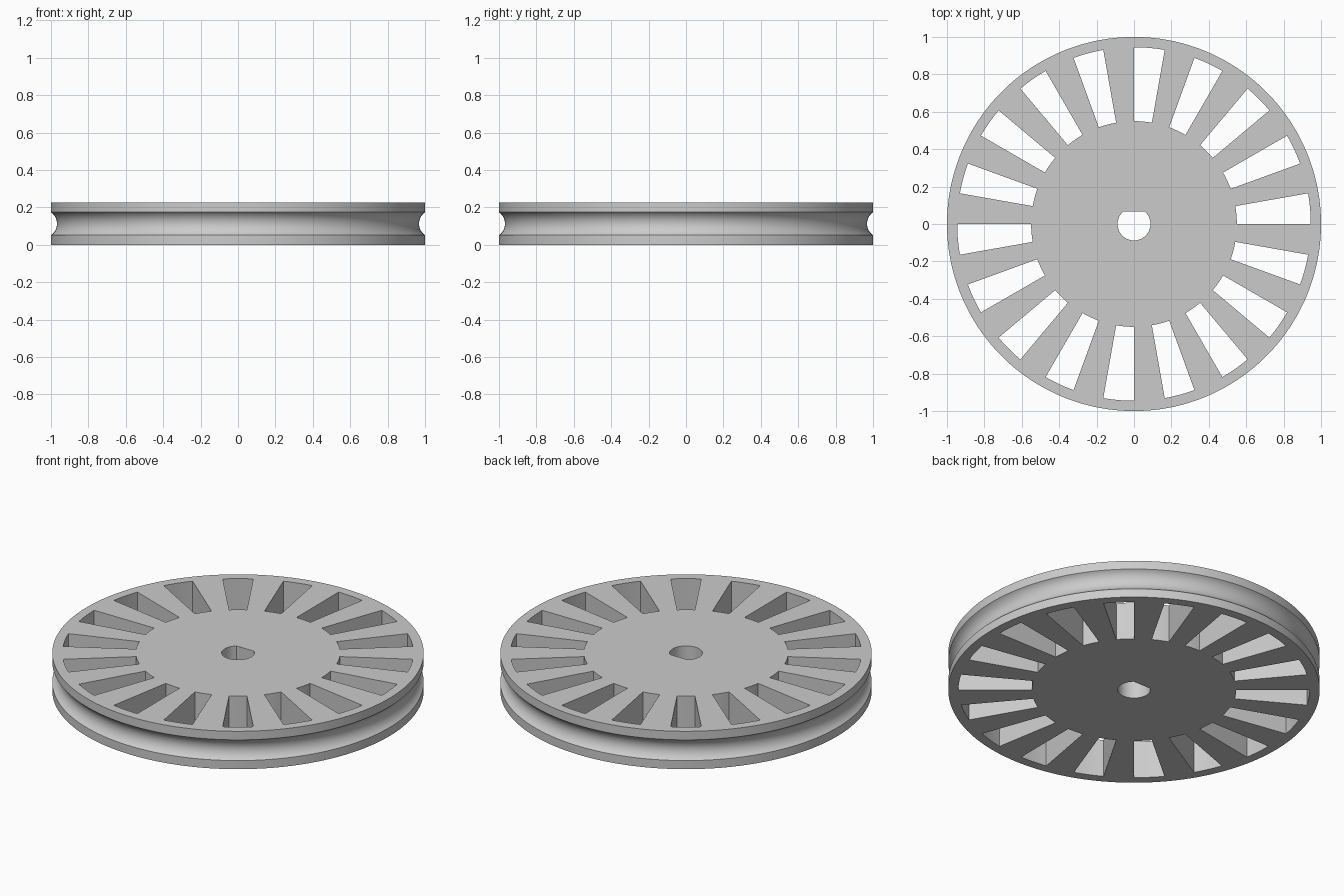
import bpy, bmesh
from math import sin, cos, asin, radians, sqrt

HEIGHT, RIM, SEGMENTS = 0.225, 1.0, 180

if "Cube" in bpy.data.objects:
    bpy.data.objects.remove(bpy.data.objects["Cube"])


def arc(radius, start, end, steps, z):
    """Points along an arc, angles in degrees, both ends included."""
    angles = [radians(start + (end - start) * i / steps) for i in range(steps + 1)]
    return [(radius * cos(a), radius * sin(a), z) for a in angles]


def add_solid(bm, loops):
    """Skin a stack of matching loops, bottom to top, and cap both ends."""
    rings = [[bm.verts.new(p) for p in loop] for loop in loops]
    n = len(rings[0])
    for low, high in zip(rings, rings[1:]):
        for i in range(n):
            j = (i + 1) % n
            bm.faces.new((low[i], low[j], high[j], high[i]))
    bm.faces.new(rings[0][::-1])
    bm.faces.new(rings[-1])


def make_object(name, bm):
    mesh = bpy.data.meshes.new(name)
    bmesh.ops.recalc_face_normals(bm, faces=bm.faces)
    bm.to_mesh(mesh)
    bm.free()
    obj = bpy.data.objects.new(name, mesh)
    bpy.context.collection.objects.link(obj)
    return obj


grey = bpy.data.materials.new("light_grey")
grey.use_nodes = True
grey.diffuse_color = (0.6, 0.6, 0.6, 1)
grey.node_tree.nodes["Principled BSDF"].inputs["Base Color"].default_value = grey.diffuse_color

# Rim profile: two flat flanges with a round groove between them
half, depth = 0.0615, 0.032
groove_r = (half ** 2 + depth ** 2) / (2 * depth)
centre = RIM - depth + groove_r
sweep = asin(half / groove_r)
profile = [(RIM, 0)]
for i in range(15):
    a = sweep * (i / 7 - 1)
    profile.append((centre - groove_r * cos(a), HEIGHT / 2 + groove_r * sin(a)))
profile.append((RIM, HEIGHT))

bm = bmesh.new()
add_solid(bm, [arc(r, 0, 360, SEGMENTS, z)[:-1] for r, z in profile])
wheel = make_object("pulley_wheel", bm)
wheel.data.materials.append(grey)

# Eighteen sector slots through the web
LOW, HIGH = -0.1, HEIGHT + 0.1
bm = bmesh.new()
for k in range(18):
    start = 20 * k
    add_solid(bm, [arc(0.945, start, start + 10, 5, z) + arc(0.55, start + 10, start, 5, z)
                   for z in (LOW, HIGH)])
slots = make_object("slot_cutter", bm)

# D-shaped shaft hole, flat towards the back
bore, flat = 0.088, 0.067
flat_angle = asin(flat / bore) * 180 / 3.14159265
bm = bmesh.new()
add_solid(bm, [arc(bore, 180 - flat_angle, 360 + flat_angle, 48, z) for z in (LOW, HIGH)])
shaft_hole = make_object("shaft_hole_cutter", bm)

# Cut the openings
bpy.ops.object.select_all(action="DESELECT")
bpy.context.view_layer.objects.active = wheel
wheel.select_set(True)
for cutter in (slots, shaft_hole):
    cutter.hide_render = True
    mod = wheel.modifiers.new(cutter.name, "BOOLEAN")
    mod.operation = "DIFFERENCE"
    mod.solver = "EXACT"
    mod.object = cutter
    bpy.ops.object.modifier_apply(modifier=mod.name)
    bpy.data.objects.remove(cutter)

bpy.ops.object.shade_smooth_by_angle(angle=radians(30))
